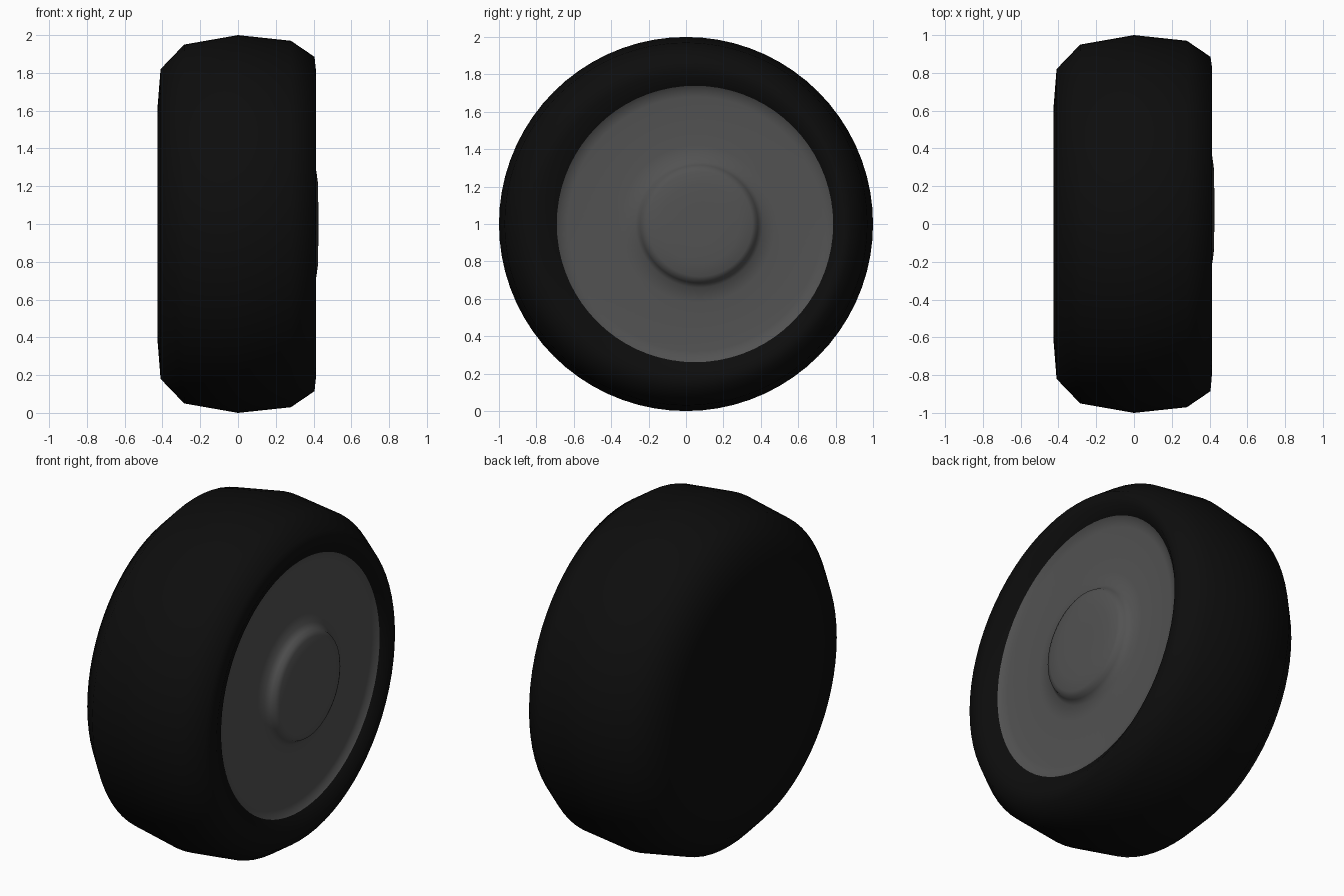
import bpy, bmesh, math

cube = bpy.data.objects.get("Cube")
if cube:
    bpy.data.objects.remove(cube, do_unlink=True)

SEGMENTS = 72
AXLE_Z = 1.0


def material(name, value, roughness):
    mat = bpy.data.materials.new(name)
    mat.use_nodes = True
    colour = (value, value, value, 1)
    mat.diffuse_color = colour
    shader = mat.node_tree.nodes["Principled BSDF"]
    shader.inputs["Base Color"].default_value = colour
    shader.inputs["Roughness"].default_value = roughness
    return mat


def lathe(name, profile, mat, cap_start=False, cap_end=False):
    """Loft rings given as (x, radius, y offset) along the axle."""
    bm = bmesh.new()
    rings = []
    for x, radius, shift in profile:
        ring = []
        for i in range(SEGMENTS):
            a = math.tau * i / SEGMENTS
            ring.append(bm.verts.new((x, shift + radius * math.cos(a),
                                      AXLE_Z + radius * math.sin(a))))
        rings.append(ring)
    for lower, upper in zip(rings, rings[1:]):
        for i in range(SEGMENTS):
            j = (i + 1) % SEGMENTS
            bm.faces.new((lower[i], lower[j], upper[j], upper[i]))
    if cap_start:
        bm.faces.new(list(reversed(rings[0])))
    if cap_end:
        bm.faces.new(rings[-1])
    for face in bm.faces:
        face.smooth = True
    mesh = bpy.data.meshes.new(name)
    bm.to_mesh(mesh)
    bm.free()
    mesh.materials.append(mat)
    obj = bpy.data.objects.new(name, mesh)
    bpy.context.collection.objects.link(obj)
    return obj


rubber = material("black_rubber", 0.004, 0.8)
metal = material("dark_grey_metal", 0.085, 0.6)

# Tyre: closed back, faceted tread and a lip turning in to the hub
lathe("tyre", [
    (-0.425, 0.30, 0), (-0.425, 0.63, 0), (-0.41, 0.82, 0),
    (-0.285, 0.95, 0), (0, 1.0, 0), (0.28, 0.97, 0),
    (0.405, 0.885, 0), (0.413, 0.81, 0.02), (0.373, 0.739, 0.048),
], rubber, cap_start=True)

# Hub: shallow dish with a raised boss, set slightly off the tyre centre
lathe("hub_cap", [
    (0.373, 0.739, 0.048), (0.357, 0.715, 0.048), (0.352, 0.68, 0.048),
    (0.354, 0.42, 0.06), (0.36, 0.34, 0.07), (0.385, 0.315, 0.07),
    (0.405, 0.305, 0.07), (0.415, 0.28, 0.075), (0.424, 0.21, 0.075),
    (0.425, 0.1, 0.075),
], metal, cap_end=True)
